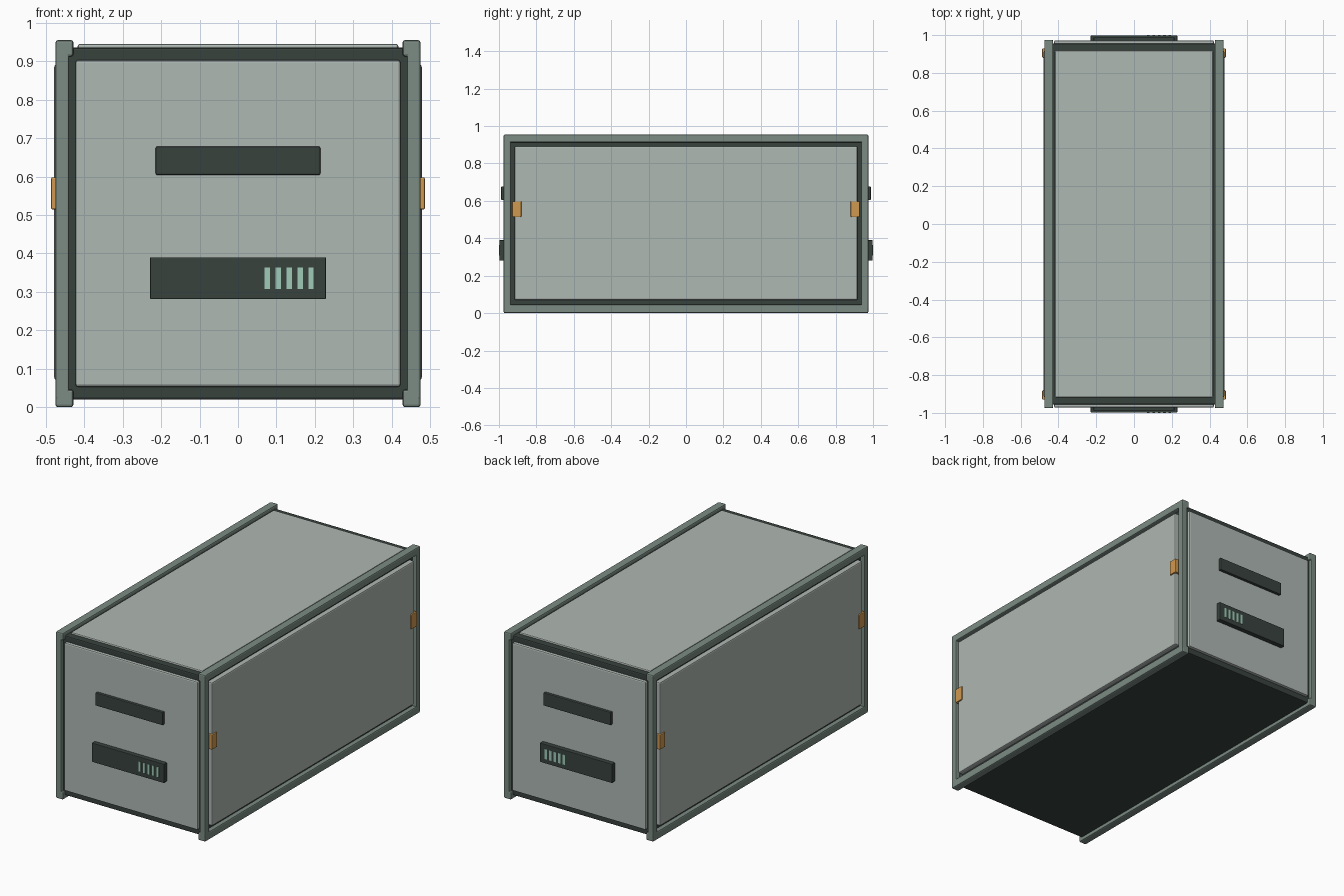
import bpy
import bmesh

if "Cube" in bpy.data.objects:
    bpy.data.objects.remove(bpy.data.objects["Cube"])


def material(name, rgb):
    m = bpy.data.materials.new(name)
    m.diffuse_color = (*rgb, 1)
    m.use_nodes = True
    m.node_tree.nodes["Principled BSDF"].inputs["Base Color"].default_value = m.diffuse_color
    return m


FRAME = material("frame_grey_green", (0.20, 0.26, 0.23))
PANEL = material("panel_pale_grey", (0.43, 0.48, 0.45))
DARK = material("dark_core", (0.04, 0.055, 0.048))
AMBER = material("amber_clip", (0.63, 0.32, 0.08))
LIGHT = material("pale_green_light", (0.35, 0.60, 0.48))


def box(name, x, y, z, mat, bevel=0.0, segments=2):
    """Box from (min, max) ranges on each axis, with optional rounded edges."""
    (x0, x1), (y0, y1), (z0, z1) = sorted(x), sorted(y), sorted(z)
    bm = bmesh.new()
    bmesh.ops.create_cube(bm, size=1)
    for v in bm.verts:
        v.co = ((x0 + x1) / 2 + v.co.x * (x1 - x0),
                (y0 + y1) / 2 + v.co.y * (y1 - y0),
                (z0 + z1) / 2 + v.co.z * (z1 - z0))
    mesh = bpy.data.meshes.new(name)
    bm.to_mesh(mesh)
    bm.free()
    mesh.materials.append(mat)
    ob = bpy.data.objects.new(name, mesh)
    bpy.context.collection.objects.link(ob)
    if bevel:
        mod = ob.modifiers.new("Bevel", "BEVEL")
        mod.width = bevel
        mod.segments = segments
    return ob


# Dark inner body and raised roof panel
box("body_core", (-0.45, 0.45), (-0.955, 0.955), (0.02, 0.935), DARK, 0.006)
box("roof_panel", (-0.417, 0.417), (-0.918, 0.918), (0.92, 0.945), PANEL, 0.006)

for s, side in ((-1, "left"), (1, "right")):
    # Side frame: two long rails and two corner posts
    for z, level in (((0.0, 0.046), "lower"), ((0.912, 0.955), "upper")):
        box(f"{side}_{level}_rail", (s * 0.428, s * 0.475), (-0.975, 0.975), z,
            FRAME, 0.007)
    for e, end in ((-1, "front"), (1, "back")):
        box(f"{side}_{end}_post", (s * 0.439, s * 0.475), (e * 0.938, e * 0.975),
            (0.02, 0.935), FRAME, 0.005)
        # Amber clip bridging the side panel and the frame
        box(f"{side}_{end}_clip", (s * 0.445, s * 0.486), (e * 0.88, e * 0.93),
            (0.514, 0.598), AMBER, 0.004)
    # Inset side panel
    box(f"{side}_panel", (s * 0.44, s * 0.478), (-0.917, 0.917), (0.07, 0.892),
        PANEL, 0.007)

for e, end in ((-1, "front"), (1, "back")):
    # End panel with handle bar and status strip
    box(f"{end}_panel", (-0.423, 0.423), (e * 0.94, e * 0.972), (0.053, 0.903),
        PANEL, 0.007)
    box(f"{end}_handle_bar", (-0.214, 0.214), (e * 0.96, e * 0.988), (0.604, 0.678),
        DARK, 0.004)
    box(f"{end}_status_strip", (-0.229, 0.229), (e * 0.96, e * 0.998), (0.281, 0.390),
        DARK, 0.003)
    # Row of five small lights
    for i in range(5):
        c = 0.076 + i * 0.0285
        box(f"{end}_light_{i + 1}", (c - 0.007, c + 0.007), (e * 0.99, e * 1.0),
            (0.307, 0.364), LIGHT)
